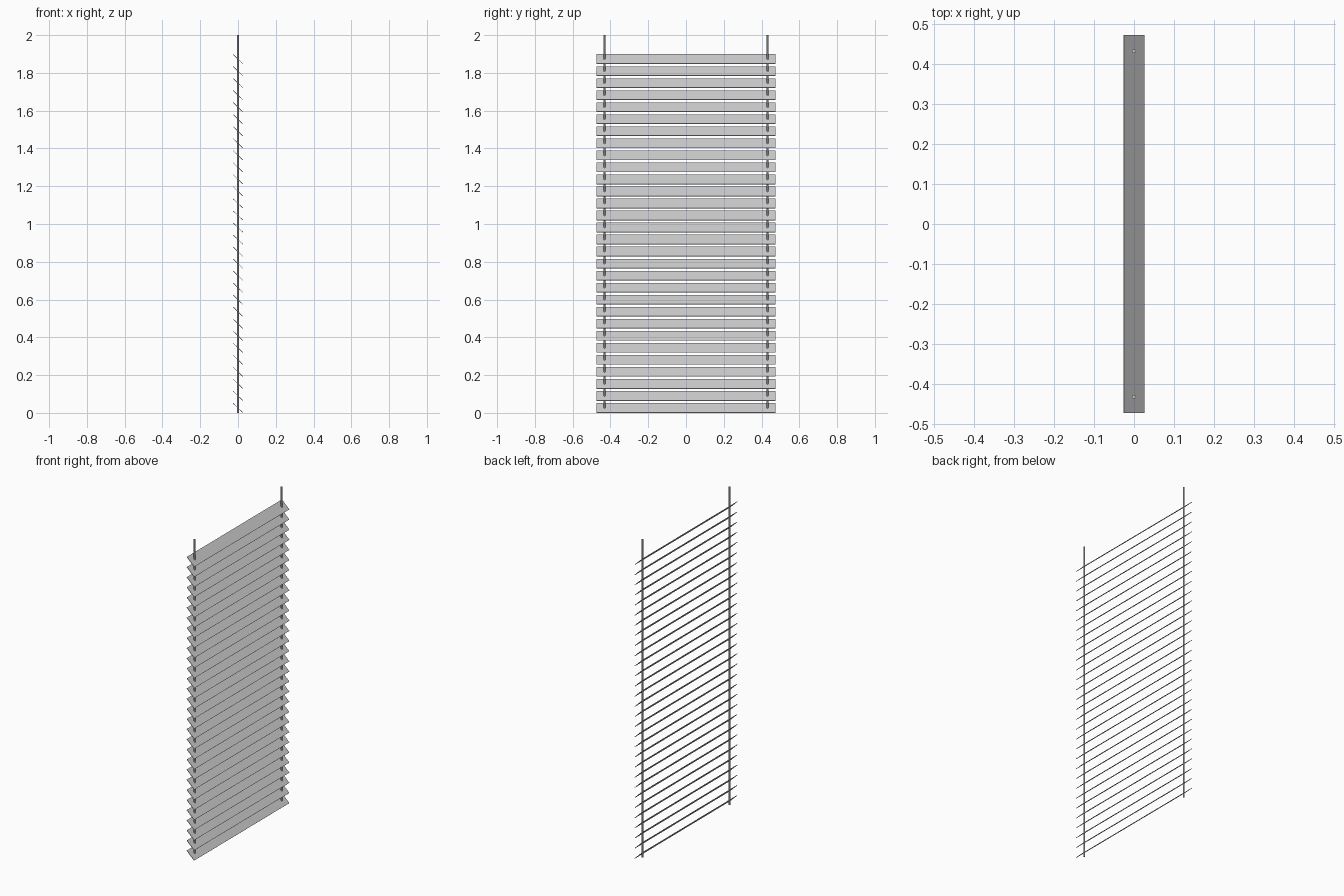
import bpy
from math import radians

if "Cube" in bpy.data.objects:
    bpy.data.objects.remove(bpy.data.objects["Cube"])

SLATS = 30
Z_LOW, Z_HIGH = 0.026, 1.873


# tilted thin slats, high edge towards -x
def slat(i):
    z = Z_LOW + (Z_HIGH - Z_LOW) * i / (SLATS - 1)
    bpy.ops.mesh.primitive_cube_add(size=1, location=(0, 0, z), rotation=(0, radians(44), 0))
    ob = bpy.context.object
    ob.name = f"slat_{i + 1:02d}"
    ob.scale = (0.071, 0.945, 0.003)


# vertical hanging cord through all slats
def cord(name, y):
    bpy.ops.mesh.primitive_cylinder_add(vertices=12, radius=0.005, depth=2, location=(0, y, 1))
    ob = bpy.context.object
    ob.name = name
    bpy.ops.object.shade_smooth_by_angle()


for i in range(SLATS):
    slat(i)
cord("cord_front", -0.432)
cord("cord_back", 0.432)
